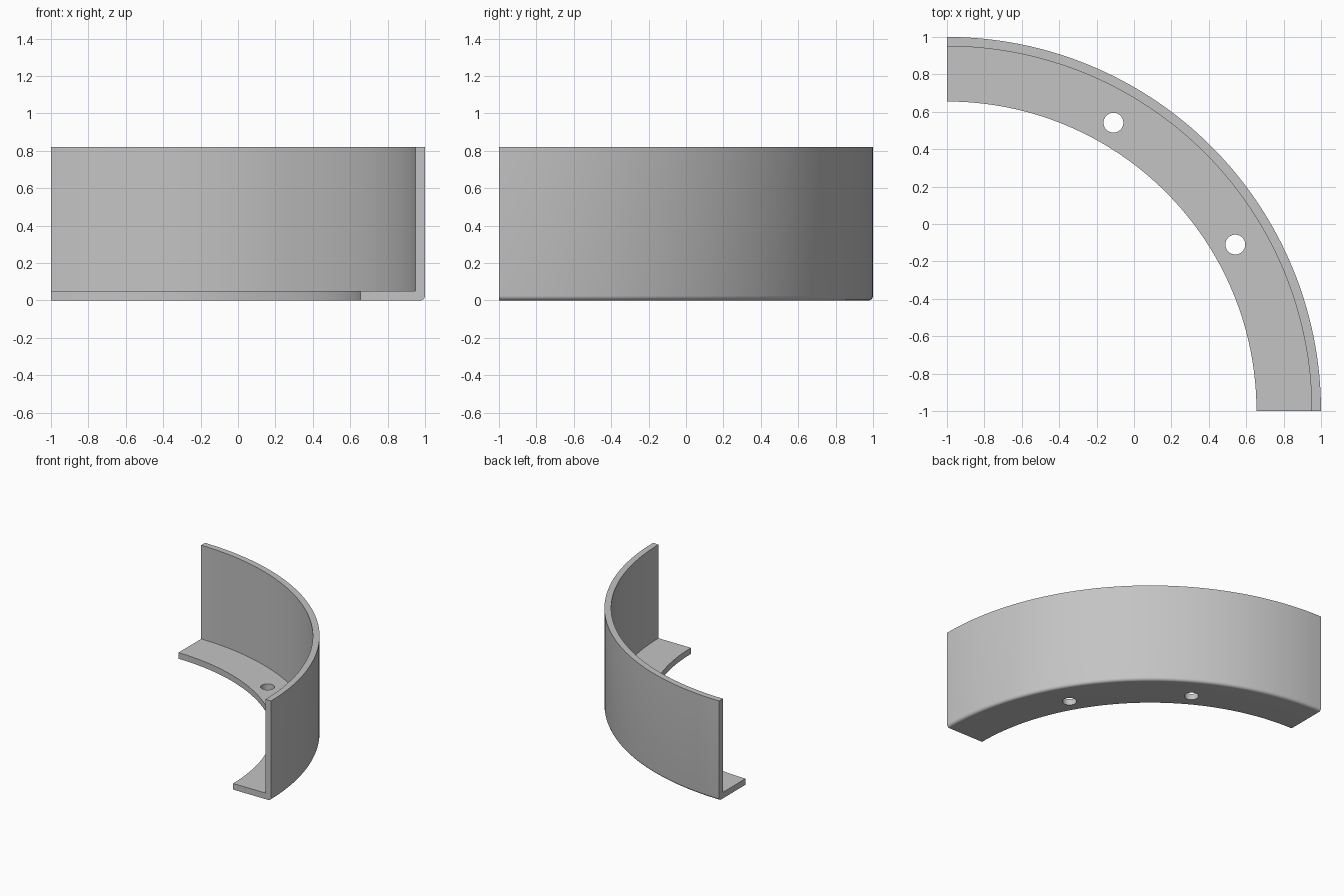
import bpy
import bmesh
from math import sin, cos, radians, pi

cube = bpy.data.objects.get("Cube")
if cube:
    bpy.data.objects.remove(cube, do_unlink=True)

CENTRE = (-1.0, -1.0)
OUTER, WALL_IN, FLANGE_IN = 2.0, 1.95, 1.655
HEIGHT, THICK, FILLET = 0.82, 0.05, 0.025
STEPS = 64

grey = bpy.data.materials.new("plain_grey")
grey.use_nodes = True
colour = (0.55, 0.55, 0.55, 1)
grey.diffuse_color = colour
grey.node_tree.nodes["Principled BSDF"].inputs["Base Color"].default_value = colour

# L-shaped section (radius, height) with a rounded outer bottom corner
profile = [(FLANGE_IN, 0)]
for i in range(7):
    a = -pi / 2 + i * pi / 12
    profile.append((OUTER - FILLET + FILLET * cos(a), FILLET + FILLET * sin(a)))
profile += [(OUTER, HEIGHT), (WALL_IN, HEIGHT), (WALL_IN, THICK), (FLANGE_IN, THICK)]

# Sweep the section through a quarter turn and cap both ends
bm = bmesh.new()
rings = []
for s in range(STEPS + 1):
    a = pi / 2 * s / STEPS
    rings.append([bm.verts.new((CENTRE[0] + r * cos(a), CENTRE[1] + r * sin(a), z))
                  for r, z in profile])
n = len(profile)
for r0, r1 in zip(rings, rings[1:]):
    for i in range(n):
        j = (i + 1) % n
        bm.faces.new((r0[i], r0[j], r1[j], r1[i]))
bm.faces.new(rings[0])
bm.faces.new(rings[-1])
bmesh.ops.recalc_face_normals(bm, faces=bm.faces)
mesh = bpy.data.meshes.new("curved_angle_bracket")
bm.to_mesh(mesh)
bm.free()
mesh.materials.append(grey)
bracket = bpy.data.objects.new("curved_angle_bracket", mesh)
bpy.context.collection.objects.link(bracket)

# Two screw holes through the flange
for angle in (30, 60):
    a = radians(angle)
    bpy.ops.mesh.primitive_cylinder_add(
        vertices=40, radius=0.053, depth=0.3,
        location=(CENTRE[0] + 1.78 * cos(a), CENTRE[1] + 1.78 * sin(a), 0))
    cutter = bpy.context.object
    cutter.name = "hole_cutter"
    cutter.data.materials.append(grey)
    cut = bracket.modifiers.new("screw_hole", 'BOOLEAN')
    cut.operation = 'DIFFERENCE'
    cut.solver = 'EXACT'
    cut.object = cutter
    bpy.ops.object.select_all(action='DESELECT')
    bracket.select_set(True)
    bpy.context.view_layer.objects.active = bracket
    bpy.ops.object.modifier_apply(modifier=cut.name)
    bpy.data.objects.remove(cutter, do_unlink=True)

bpy.ops.object.shade_smooth_by_angle(angle=radians(30))
